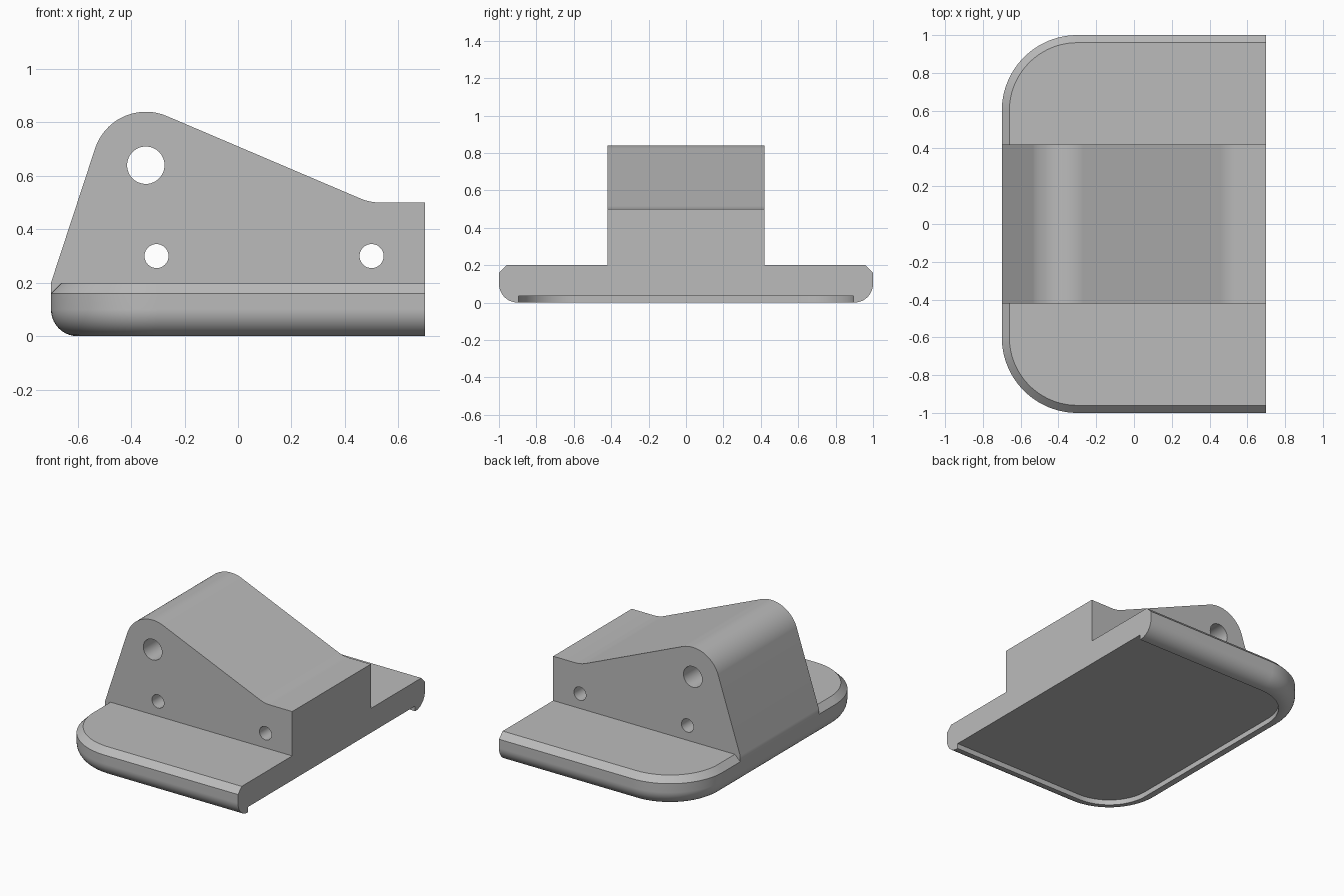
import bpy
import bmesh
from math import cos, sin, radians, pi

default = bpy.data.objects.get("Cube")
if default:
    bpy.data.objects.remove(default, do_unlink=True)

grey = bpy.data.materials.new("light_grey")
grey.use_nodes = True
colour = (0.5, 0.5, 0.5, 1)
grey.diffuse_color = colour
grey.node_tree.nodes["Principled BSDF"].inputs["Base Color"].default_value = colour


def arc(cx, cy, r, start, end, steps):
    """Points along an arc, angles in degrees."""
    angles = [radians(start + (end - start) * i / steps) for i in range(steps + 1)]
    return [(cx + r * cos(a), cy + r * sin(a)) for a in angles]


def finish(obj):
    """Weld, smooth curved faces and keep the hard edges."""
    bm = bmesh.new()
    bm.from_mesh(obj.data)
    bmesh.ops.remove_doubles(bm, verts=bm.verts, dist=0.0001)
    bmesh.ops.recalc_face_normals(bm, faces=bm.faces)
    bm.to_mesh(obj.data)
    bm.free()
    obj.data.materials.clear()
    obj.data.materials.append(grey)
    bpy.ops.object.select_all(action="DESELECT")
    obj.select_set(True)
    bpy.context.view_layer.objects.active = obj
    bpy.ops.object.shade_smooth_by_angle(angle=radians(30))
    weighted = obj.modifiers.new("even_shading", "WEIGHTED_NORMAL")
    weighted.keep_sharp = True


# Base plate: rounded outline lofted through an edge section of (inset, height)
def outline(inset):
    back = arc(-0.3, 0.6, 0.4 - inset, 90, 180, 24)
    front = arc(-0.3, -0.6, 0.4 - inset, 180, 270, 24)
    return [(0.7, 1 - inset)] + back + front + [(0.7, inset - 1)]


section = [(0.105, 0.035), (0.105, 0)]                # recess wall
section += arc(0.1, 0.1, 0.1, 270, 180, 10)           # bottom fillet
section += [(0, 0.16), (0.04, 0.2)]                   # top chamfer

bm = bmesh.new()
loops = [[bm.verts.new((x, y, z)) for x, y in outline(d)] for d, z in section]
for low, high in zip(loops, loops[1:]):
    for i in range(len(low) - 1):
        bm.faces.new((low[i], low[i + 1], high[i + 1], high[i]))
bm.faces.new(loops[0])
bm.faces.new(loops[-1])
bm.faces.new([p[0] for p in loops] + [p[-1] for p in reversed(loops)])
mesh = bpy.data.meshes.new("base_plate")
bm.to_mesh(mesh)
bm.free()
base = bpy.data.objects.new("base_plate", mesh)
bpy.context.collection.objects.link(base)
finish(base)

# Wedge block: side profile with three through holes, extruded across the plate
profile = [(0.6, 0.16), (-0.7, 0.16), (-0.7, 0.2)]
profile += arc(-0.345, 0.64, 0.2, 161, 67, 24)        # rounded peak
profile += arc(0.535, 0.7, 0.2, 247, 270, 8)          # blend into the flat
profile += [(0.7, 0.5), (0.7, 0.2), (0.6, 0.2)]
holes = [arc(x, z, r, 0, 352.5, 47) for x, z, r in
         ((-0.345, 0.64, 0.07), (-0.305, 0.3, 0.045), (0.5, 0.3, 0.045))]

curve = bpy.data.curves.new("wedge_block", "CURVE")
curve.dimensions = "2D"
curve.fill_mode = "BOTH"
curve.extrude = 0.42
for points in [profile] + holes:
    spline = curve.splines.new("POLY")
    spline.points.add(len(points) - 1)
    for point, (x, z) in zip(spline.points, points):
        point.co = (x, z, 0, 1)
    spline.use_cyclic_u = True
block = bpy.data.objects.new("wedge_block", curve)
block.rotation_euler.x = pi / 2
bpy.context.collection.objects.link(block)
bpy.ops.object.select_all(action="DESELECT")
block.select_set(True)
bpy.context.view_layer.objects.active = block
bpy.ops.object.convert(target="MESH")
finish(bpy.context.view_layer.objects.active)
